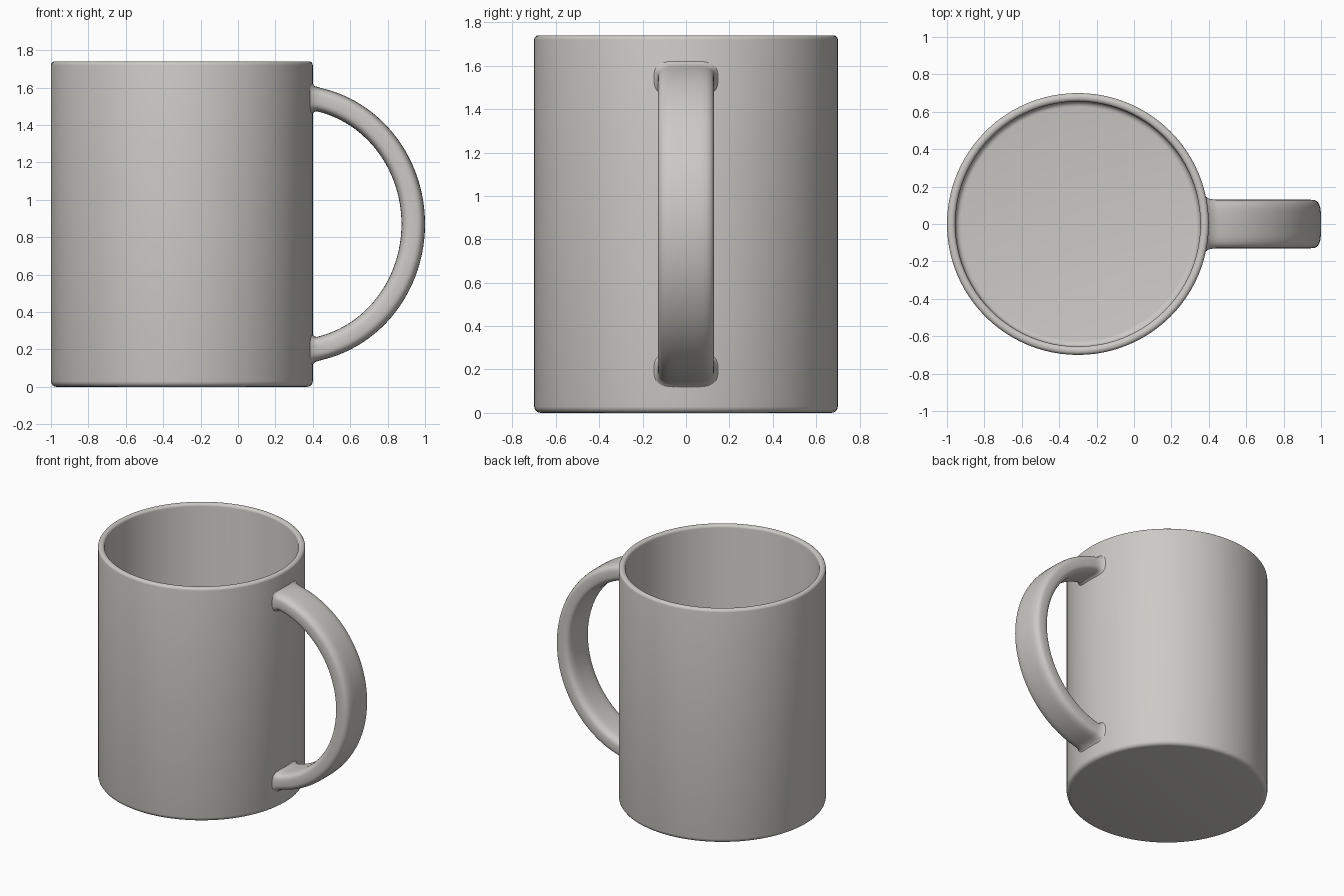
import bpy, bmesh, math
from mathutils import Vector

if "Cube" in bpy.data.objects:
    bpy.data.objects.remove(bpy.data.objects["Cube"])

BODY_X, RADIUS, HEIGHT, INNER = -0.3, 0.7, 1.74, 0.655
MID_Z, REACH, RISE, PIVOT_X = 0.87, 0.637, 0.68, 0.3   # elliptical handle path

glaze = bpy.data.materials.new("warm grey glaze")
glaze.use_nodes = True
colour = (0.6, 0.59, 0.56, 1)
glaze.diffuse_color = colour
glaze.node_tree.nodes["Principled BSDF"].inputs["Base Color"].default_value = colour


def finish(bm, name):
    bmesh.ops.recalc_face_normals(bm, faces=bm.faces)
    mesh = bpy.data.meshes.new(name)
    bm.to_mesh(mesh)
    bm.free()
    obj = bpy.data.objects.new(name, mesh)
    bpy.context.collection.objects.link(obj)
    mesh.materials.append(glaze)
    bpy.ops.object.select_all(action="DESELECT")
    obj.select_set(True)
    bpy.context.view_layer.objects.active = obj
    bpy.ops.object.shade_smooth_by_angle(angle=math.radians(40))
    return obj


def corner(cr, cz, size, start, end, steps=4):
    """Quarter-round profile points around (cr, cz)."""
    angles = [math.radians(start + (end - start) * i / steps) for i in range(steps + 1)]
    return [(cr + size * math.cos(a), cz + size * math.sin(a)) for a in angles]


# Cup body: one lathed profile, from under the base, over the rim, to the floor
base, lip, floor = 0.03, 0.02, 0.05
profile = [(0, 0)]
profile += corner(RADIUS - base, base, base, -90, 0)
profile += corner(RADIUS - lip, HEIGHT - lip, lip, 0, 90)
profile += corner(INNER + lip, HEIGHT - lip, lip, 90, 180)
profile += corner(INNER - base, floor + base, base, 0, -90)
profile += [(0, floor)]

bm = bmesh.new()
verts = [bm.verts.new((BODY_X + r, 0, z)) for r, z in profile]
edges = [bm.edges.new(pair) for pair in zip(verts, verts[1:])]
bmesh.ops.spin(bm, geom=verts + edges, cent=(BODY_X, 0, 0), axis=(0, 0, 1),
               angle=math.tau, steps=96, use_merge=False)
bmesh.ops.remove_doubles(bm, verts=bm.verts, dist=0.0001)
finish(bm, "cup_body")


# Handle: rounded strap swept along an ellipse
def section(t, grow=0.0, count=40):
    centre = Vector((PIVOT_X + REACH * math.cos(t), 0, MID_Z + RISE * math.sin(t)))
    normal = Vector((RISE * math.cos(t), 0, REACH * math.sin(t))).normalized()
    points = []
    for i in range(count):
        c, s = math.cos(math.tau * i / count), math.sin(math.tau * i / count)
        across = math.copysign(abs(c) ** 0.5, c) * (0.13 + grow)
        out = math.copysign(abs(s) ** 0.6, s) * (0.063 + grow)
        points.append(centre + normal * out + Vector((0, across, 0)))
    return points


def joint(offset, grow, side):
    """Flared ring that follows the curve of the cup wall."""
    t = side * math.acos((BODY_X + RADIUS + offset - PIVOT_X) / REACH)
    ring = section(t, grow)
    for p in ring:
        p.x = BODY_X + math.sqrt((RADIUS + offset) ** 2 - p.y ** 2)
    return ring


flare = [(-0.014, 0.03), (0.001, 0.016), (0.012, 0.006)]
t_end = math.acos((0.435 - PIVOT_X) / REACH)
steps = 48
rings = [joint(o, g, 1) for o, g in flare]
rings += [section(t_end - 2 * t_end * i / steps) for i in range(steps + 1)]
rings += [joint(o, g, -1) for o, g in reversed(flare)]

bm = bmesh.new()
loops = [[bm.verts.new(p) for p in ring] for ring in rings]
for a, b in zip(loops, loops[1:]):
    for i in range(len(a)):
        j = (i + 1) % len(a)
        bm.faces.new((a[i], a[j], b[j], b[i]))
finish(bm, "handle")
